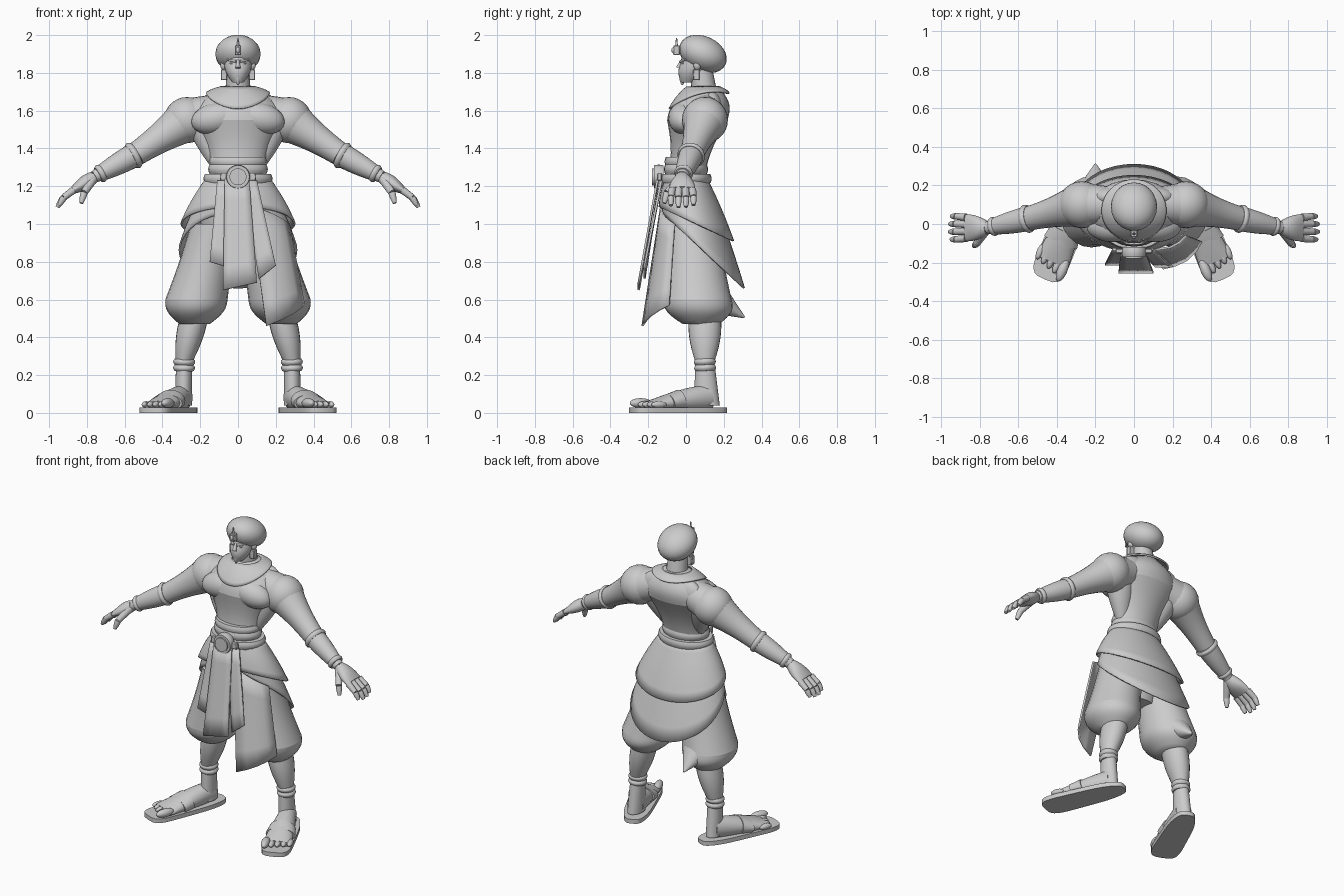
import bpy, bmesh
from math import sin, cos, pi, radians, copysign
from mathutils import Vector, Matrix

if "Cube" in bpy.data.objects:
    bpy.data.objects.remove(bpy.data.objects["Cube"])

colour = (.6, .6, .6, 1)
grey = bpy.data.materials.new("plain_grey")
grey.use_nodes = True
grey.diffuse_color = colour
grey.node_tree.nodes["Principled BSDF"].inputs["Base Color"].default_value = colour

across, depthwise, upward = Vector((1, 0, 0)), Vector((0, 1, 0)), Vector((0, 0, 1))


def at(x, y, z):
    return Vector((x, y, z))


def finish(name, bm, pair=False, thickness=0):
    """Turn a bmesh into a shaded object, mirrored when it is one of a pair."""
    bmesh.ops.recalc_face_normals(bm, faces=bm.faces)
    mesh = bpy.data.meshes.new(name)
    bm.to_mesh(mesh)
    bm.free()
    mesh.materials.append(grey)
    mesh.shade_smooth()
    mesh.set_sharp_from_angle(angle=radians(40))
    obj = bpy.data.objects.new(name, mesh)
    bpy.context.collection.objects.link(obj)
    if thickness:
        solid = obj.modifiers.new("thickness", "SOLIDIFY")
        solid.thickness, solid.offset = thickness, 0
    if pair:
        mirror = obj.modifiers.new("mirror", "MIRROR")
        mirror.use_mirror_merge = False
    return obj


def skin(name, rows, closed=True, caps=False, pair=False, thickness=0):
    """Skin a surface over rows of points."""
    bm = bmesh.new()
    grid = [[bm.verts.new(point) for point in row] for row in rows]
    count = len(grid[0])
    for low, high in zip(grid, grid[1:]):
        for i in range(count if closed else count - 1):
            j = (i + 1) % count
            bm.faces.new((low[i], low[j], high[j], high[i]))
    if caps:
        bm.faces.new(grid[0])
        bm.faces.new(grid[-1])
    return finish(name, bm, pair, thickness)


def angles(count):
    return [2 * pi * i / count for i in range(count)]


def steps(count):
    return [i / count for i in range(count + 1)]


def blend(a, b, t):
    return a + (b - a) * t


def limb(name, start, end, wide, tip, bulge=0, flat=1, flat_tip=None, side=across,
         level=False, pair=False):
    """Loft ellipses from start to end; bulge swells the middle, flat squashes them."""
    axis = upward if level else (end - start).normalized()
    u = (side - axis * side.dot(axis)).normalized()
    v = axis.cross(u)
    rows = []
    for t in steps(8):
        radius = blend(wide, tip, t) + bulge * sin(pi * t)
        squash = blend(flat, flat_tip or flat, t)
        rows.append([start.lerp(end, t) + (u * cos(a) + v * squash * sin(a)) * radius
                     for a in angles(24)])
    return skin(name, rows, caps=True, pair=pair)


def band(name, start, end, where, radius):
    """A pair of rounded rings worn on the line from start to end."""
    half = (end - start).normalized() * .016
    middle = start.lerp(end, where)
    limb(name, middle - half, middle + half, radius, radius, bulge=.008, side=depthwise, pair=True)


def ball(name, centre, wide, deep=1, tall=1, tilt=0, axis="X", pair=False):
    bm = bmesh.new()
    bmesh.ops.create_uvsphere(
        bm, u_segments=24, v_segments=14, radius=wide,
        matrix=Matrix.Translation(centre) @ Matrix.Rotation(radians(tilt), 4, axis)
        @ Matrix.Diagonal((1, deep, tall, 1)))
    return finish(name, bm, pair)


def box(name, centre, wide, deep=1, tall=1, pair=False):
    bm = bmesh.new()
    bmesh.ops.create_cube(bm, size=wide, matrix=Matrix.Translation(centre) @ Matrix.Diagonal((1, deep, tall, 1)))
    bmesh.ops.bevel(bm, geom=bm.edges[:], offset=wide * .1, segments=1, affect="EDGES")
    finish(name, bm, pair)


def skirt(name, top, hem, waist, flare, dip, y=0, shift=0, oval=.7, sag=0):
    """A flared ring of cloth; dip lowers its back, sag lowers front and back."""
    rows = []
    for t in steps(6):
        radius = blend(waist, flare, t) + .01 * sin(pi * t)
        rows.append([at(radius * cos(a), y + shift * t + radius * oval * sin(a),
                        blend(top, hem, t) - t * (dip * sin(a) + sag * sin(a) ** 2))
                     for a in angles(40)])
    skin(name, rows, thickness=.01)


def cloth(name, left, right, low_left, low_right, bow=0):
    """A hanging sheet between two edges, bowed out from the body in the middle."""
    rows = []
    for t in steps(5):
        a, b = left.lerp(low_left, t), right.lerp(low_right, t)
        rows.append([a.lerp(b, k) + at(bow, -bow, 0) * sin(pi * k) for k in steps(4)])
    skin(name, rows, closed=False, thickness=.012)


# Torso and neck
waist, chest, nape = at(0, -.01, 1.2), at(0, .06, 1.55), at(0, .1, 1.73)
limb("abdomen", waist, chest, .15, .25, bulge=-.04, flat=.68, flat_tip=.64, level=True)
limb("upper_chest", chest, nape, .25, .08, bulge=.04, flat=.64, flat_tip=.8, level=True)
limb("neck", at(0, .1, 1.68), at(0, .08, 1.82), .068, .06, level=True)
limb("side_muscle", at(.19, .09, 1.58), at(.11, .02, 1.32), .1, .04, bulge=.01, flat=.9, pair=True)
ball("chest_muscle", at(.11, -.01, 1.56), .14, deep=.6, tall=.6, tilt=12, axis="Y", pair=True)
ball("back_muscle", at(.11, .14, 1.6), .11, deep=.5, tall=.9, pair=True)
skirt("collar", top=1.725, hem=1.69, waist=.09, flare=.166, dip=-.04, y=.09, shift=-.02, oval=.95, sag=.04)

# Head and face
cheek = at(0, .06, 1.85)
limb("jaw", at(0, .01, 1.75), cheek, .03, .075, bulge=.01, flat=1.2, level=True)
limb("forehead", cheek, at(0, .07, 1.93), .075, .07, flat=1.2, level=True)
limb("nose", at(0, -.02, 1.87), at(0, -.04, 1.825), .006, .014)
limb("goatee", at(0, -.02, 1.79), at(0, -.02, 1.735), .016, .004, bulge=.004)
ball("lips", at(0, -.02, 1.8), .02, deep=.5, tall=.3)
limb("brow", at(.01, -.03, 1.86), at(.06, 0, 1.87), .007, .004, pair=True)
ball("eye", at(.03, -.015, 1.85), .014, deep=.6, tall=.4, pair=True)
ball("ear", at(.074, .06, 1.84), .02, tall=1.3, pair=True)
box("earring", at(.074, .055, 1.79), .034, tall=1.7, pair=True)

# Turban and its ornament
ball("turban", at(0, .09, 1.9), .12, deep=1.1, tall=.78, tilt=-25)
jewel = at(0, -.05, 1.92)
box("jewel_mount", jewel, .034, tall=1.5)
ball("jewel", jewel + at(0, -.015, 0), .012, tall=1.4)
limb("jewel_spike", jewel, jewel + upward * .065, .01, .003)

# Arms with bracers
shoulder, elbow, wrist = at(.27, .1, 1.55), at(.54, .03, 1.37), at(.76, -.02, 1.25)
limb("shoulder_slope", at(.1, .1, 1.6), shoulder, .09, .115, side=depthwise, pair=True)
ball("shoulder", shoulder, .122, pair=True)
limb("upper_arm", shoulder, elbow, .12, .063, bulge=-.01, side=depthwise, pair=True)
limb("bracer", elbow, elbow.lerp(wrist, .85), .065, .043, bulge=.004, side=depthwise, pair=True)
limb("forearm", elbow, wrist, .06, .033, side=depthwise, pair=True)
band("elbow_band", elbow, wrist, .06, .066)
band("wrist_band", elbow, wrist, .85, .042)

# Hands
knuckles = at(.87, -.02, 1.18)
limb("palm", wrist, knuckles, .034, .07, bulge=.01, flat=.9, flat_tip=.3, side=depthwise, pair=True)
for finger in range(4):
    spread = (finger - 1.5) * .036
    reach = 1 - .1 * abs(finger - 1.4)
    base = knuckles + depthwise * spread
    joint = base + at(.06, spread / 8, -.045) * reach
    limb("finger", base, joint, .02, .017, pair=True)
    limb("fingertip", joint, joint + at(.03, 0, -.05) * reach, .017, .01, bulge=.002, pair=True)
thumb_joint = at(.815, -.1, 1.165)
limb("thumb", wrist, thumb_joint, .026, .019, pair=True)
limb("thumb_tip", thumb_joint, thumb_joint + at(.015, -.015, -.055), .019, .01, bulge=.002, pair=True)

# Waist sash, belt and buckle
for height, radius in ((1.33, .145), (1.29, .15), (1.24, .175)):
    limb("sash_fold", at(0, 0, height - .024), at(0, 0, height + .024), radius, radius,
         bulge=.008, flat=.74, level=True)
buckle = at(0, -.12, 1.25)
limb("buckle", buckle, buckle - depthwise * .05, .06, .06, bulge=.004)
limb("buckle_boss", buckle, buckle - depthwise * .06, .045, .045)
box("buckle_wing", at(.075, -.14, 1.25), .04, deep=.6, pair=True)

# Tiered overskirt with hems that fall to the back
limb("hips", waist, at(0, .05, .75), .17, .1, bulge=.06, flat=.7, level=True)
skirt("upper_skirt", top=1.25, hem=1, waist=.16, flare=.3, dip=.09, shift=.055, oval=.65)
skirt("lower_skirt", top=1.18, hem=.86, waist=.18, flare=.31, dip=.2, shift=.09)

# Baggy trousers, the right one with a rear point
hip, low_thigh, cuff = at(.12, .03, 1), at(.22, .06, .6), at(.23, .08, .47)
limb("trouser_thigh", hip, low_thigh, .13, .165, bulge=-.006, flat=1.1, level=True, pair=True)
limb("trouser_cuff", low_thigh, cuff, .165, .08, bulge=.025, flat=1.1, flat_tip=1.2, level=True, pair=True)
limb("trouser_point", at(-.2, .1, .64), at(-.2, .31, .505), .145, .006, flat=.8)

# Drape across the left thigh and the hanging front panels
cloth("thigh_drape", at(.06, -.13, 1.1), at(.27, -.06, 1), at(.15, -.23, .46), at(.35, -.09, .57), bow=.025)
cloth("right_panel", at(-.11, -.13, 1.23), at(-.03, -.14, 1.23), at(-.15, -.21, .8), at(-.05, -.21, .77))
cloth("left_panel", at(.03, -.14, 1.23), at(.1, -.13, 1.23), at(.11, -.22, .71), at(.2, -.22, .78))
cloth("centre_panel", at(-.07, -.15, 1.24), at(.06, -.15, 1.24), at(-.08, -.25, .65), at(.1, -.25, .69))

# Lower legs and anklets
knee, ankle, heel = at(.23, .1, .52), at(.285, .1, .27), at(.29, .11, .04)
limb("calf", knee, ankle, .075, .044, bulge=.012, flat=1.15, level=True, pair=True)
limb("ankle", ankle, heel, .042, .046, flat=1.2, flat_tip=1.5, level=True, pair=True)
for where in (0, .14):
    band("anklet", ankle, heel, where, .05)

# Feet and sandals point forwards from the heel, then turn out
turn = Matrix.Translation((.255, .2, 0)) @ Matrix.Rotation(radians(23), 4, "Z")


def rounded(value):
    return copysign(abs(value) ** .55, value)


outline = [(rounded(cos(a)) * (.086 - .02 * sin(a)), rounded(sin(a)) * .27 - .26) for a in angles(32)]
foot_parts = [
    skin("sandal_sole", [[at(x, y, z) for x, y in outline] for z in (0, .028)], caps=True, pair=True),
    limb("foot", at(0, -.08, .085), at(0, -.43, .04), .05, .088, bulge=.004, flat=1.3, flat_tip=.25, pair=True),
    limb("sandal_strap", at(0, -.25, .066), at(0, -.32, .052), .08, .092, flat=.72, flat_tip=.5, pair=True)]
for toe in range(5):
    size = .018 if toe else .026
    tip = at(toe * .036 - .065, toe * .011 - .45, size + .026)
    foot_parts.append(ball("toe", tip, size, deep=2.4, pair=True))
for part in foot_parts:
    part.data.transform(turn)
